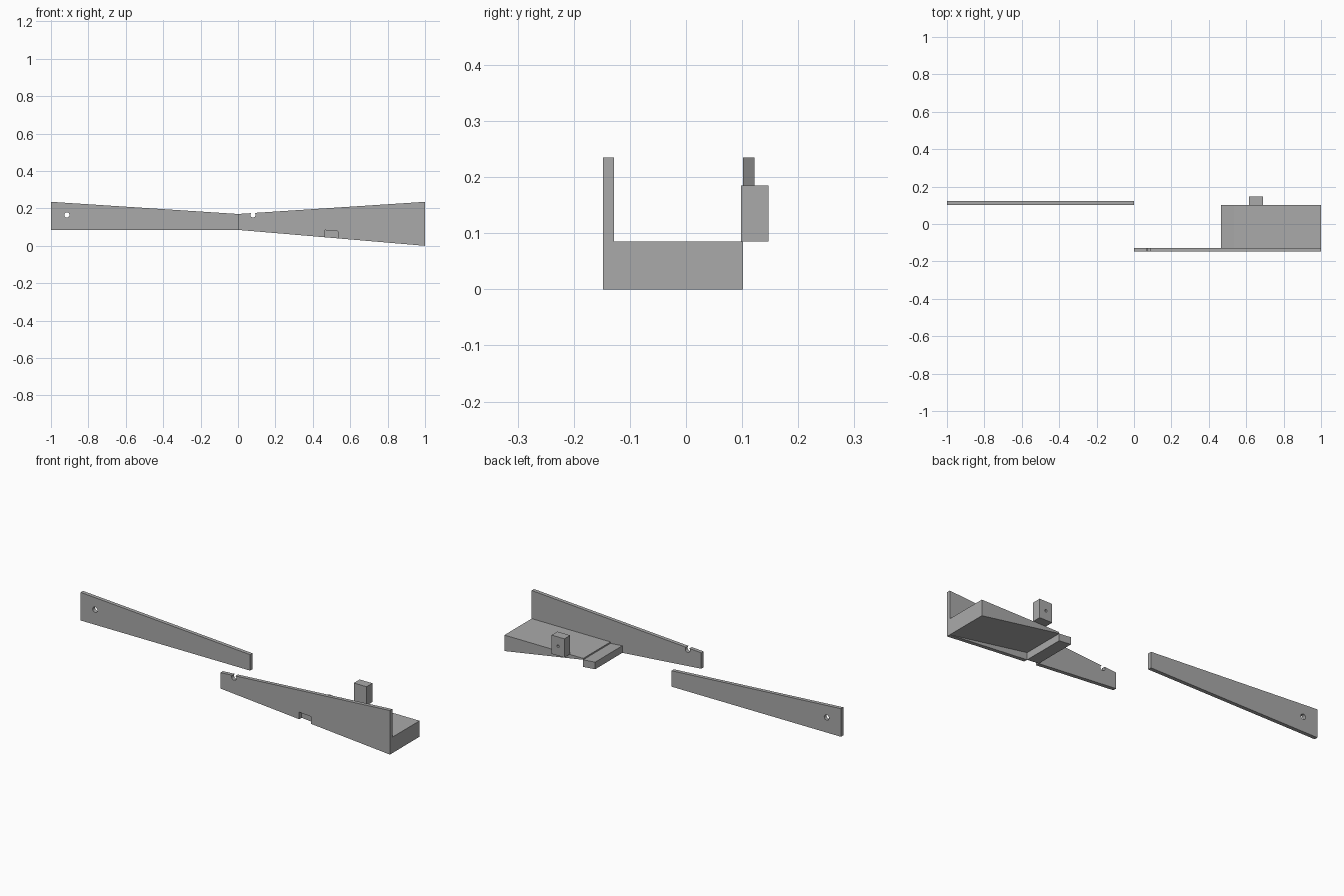
import bpy, bmesh, math
from mathutils import Matrix

cube = bpy.data.objects.get("Cube")
if cube:
    bpy.data.objects.remove(cube, do_unlink=True)

# One plain grey for every part
grey = bpy.data.materials.new("plain grey")
grey.use_nodes = True
color = (0.4, 0.4, 0.4, 1)
grey.diffuse_color = color
grey.node_tree.nodes["Principled BSDF"].inputs["Base Color"].default_value = color


def add_object(name, bm):
    bmesh.ops.recalc_face_normals(bm, faces=bm.faces)
    mesh = bpy.data.meshes.new(name)
    bm.to_mesh(mesh)
    bm.free()
    mesh.materials.append(grey)
    obj = bpy.data.objects.new(name, mesh)
    bpy.context.collection.objects.link(obj)
    return obj


def prism(name, profile, y0, y1):
    """Extrude an (x, z) side profile from y0 to y1."""
    bm = bmesh.new()
    face = bm.faces.new([bm.verts.new((x, y0, z)) for x, z in profile])
    out = bmesh.ops.extrude_face_region(bm, geom=[face])
    verts = [v for v in out["geom"] if isinstance(v, bmesh.types.BMVert)]
    bmesh.ops.translate(bm, verts=verts, vec=(0, y1 - y0, 0))
    return add_object(name, bm)


def drill(obj, x, z, radius, y0, y1):
    """Cut a round hole along y."""
    bm = bmesh.new()
    place = Matrix.Translation((x, (y0 + y1) / 2, z)) @ Matrix.Rotation(math.pi / 2, 4, 'X')
    bmesh.ops.create_cone(bm, cap_ends=True, segments=32, radius1=radius,
                          radius2=radius, depth=y1 - y0, matrix=place)
    cutter = add_object("hole_cutter", bm)
    cutter.hide_render = True
    mod = obj.modifiers.new("hole", 'BOOLEAN')
    mod.operation, mod.solver, mod.object = 'DIFFERENCE', 'EXACT', cutter
    bpy.context.view_layer.objects.active = obj
    bpy.ops.object.modifier_apply(modifier=mod.name)
    bpy.data.objects.remove(cutter, do_unlink=True)


# Heights along the sloping underside, and the bar that follows it
rise = 0.085
bar_left, bar_right, bar_height = 0.465, 0.535, 0.038


def under(x):
    return rise * (1 - x)


bar = [(bar_left, under(bar_left)), (bar_left, under(bar_left) + bar_height),
       (bar_right, under(bar_right) + bar_height), (bar_right, under(bar_right))]

# Tapered side plate with a notch for the bar
side_plate = prism("side_plate",
                   [(0, rise)] + bar + [(1, 0), (1, 0.235), (0, 0.17)],
                   -0.148, -0.128)
drill(side_plate, 0.08, 0.165, 0.014, -0.2, -0.1)

# Loose tapered plate
loose_plate = prism("loose_plate",
                    [(-1, rise), (0, rise), (0, 0.17), (-1, 0.235)], 0.102, 0.122)
drill(loose_plate, -0.915, 0.165, 0.014, 0.08, 0.15)

# Wedge floor and cross bar beside the side plate
prism("wedge_floor", [(bar_right, under(bar_right) + bar_height), (1, 0),
                      (1, rise), (bar_right, rise)], -0.128, 0.102)
prism("cross_bar", bar, -0.128, 0.102)

# Small block with a blind hole in its back
block = prism("block", [(0.615, rise), (0.69, rise), (0.69, 0.185), (0.615, 0.185)],
              0.098, 0.147)
drill(block, 0.652, 0.135, 0.007, 0.115, 0.17)
